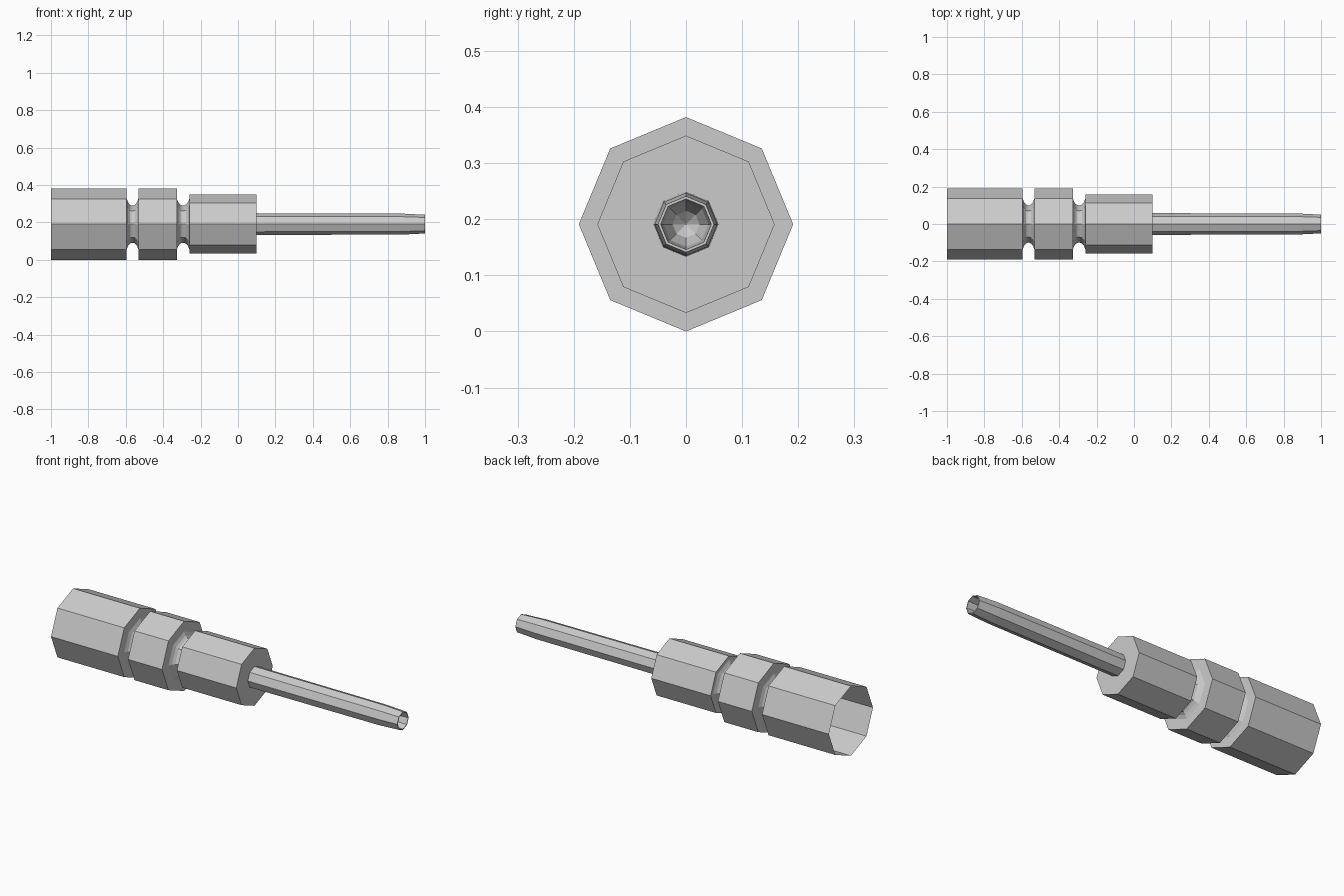
import bpy, bmesh, math

if "Cube" in bpy.data.objects:
    bpy.data.objects.remove(bpy.data.objects["Cube"])

SIDES = 8
AXIS_Z = 0.191


def lathe(name, profile):
    """Revolve (x, radius) points about the long axis, as an open flat-faced shell."""
    bm = bmesh.new()
    rings = []
    for x, r in profile:
        if r == 0:
            rings.append([bm.verts.new((x, 0, AXIS_Z))] * SIDES)
            continue
        rings.append([bm.verts.new((x, r * math.cos(a), AXIS_Z + r * math.sin(a)))
                      for a in (2 * math.pi * k / SIDES for k in range(SIDES))])
    for a, b in zip(rings, rings[1:]):
        for k in range(SIDES):
            j = (k + 1) % SIDES
            quad = [a[k], b[k], b[j], a[j]]
            bm.faces.new(list(dict.fromkeys(quad)))
    # profiles run left to right along the outside, so flip to face outwards
    bmesh.ops.reverse_faces(bm, faces=bm.faces[:])
    mesh = bpy.data.meshes.new(name)
    bm.to_mesh(mesh)
    bm.free()
    obj = bpy.data.objects.new(name, mesh)
    bpy.context.collection.objects.link(obj)
    return obj


def groove(x0, x1):
    """Rounded neck between two collars."""
    w = x1 - x0
    half = [(0.0, 0.135), (0.12, 0.116), (0.28, 0.104), (0.42, 0.100)]
    return ([(x0 + t * w, r) for t, r in half]
            + [(x1 - t * w, r) for t, r in reversed(half)])


# Body: open-ended sleeve, two necks, middle collar and front collar
R_BIG, R_FRONT, R_SHAFT = 0.191, 0.158, 0.058
lathe("body", [(-1.0, R_BIG), (-0.595, R_BIG)]
      + groove(-0.595, -0.533)
      + [(-0.533, R_BIG), (-0.327, R_BIG)]
      + groove(-0.327, -0.26)
      + [(-0.26, R_FRONT), (0.10, R_FRONT), (0.10, R_SHAFT)])

# Shaft: slightly tapered tube with a blind bore at the tip
lathe("shaft", [(0.10, R_SHAFT), (0.88, 0.056), (1.0, 0.050),
                (1.0, 0.045), (0.90, 0.040), (0.86, 0.024), (0.84, 0.0)])
